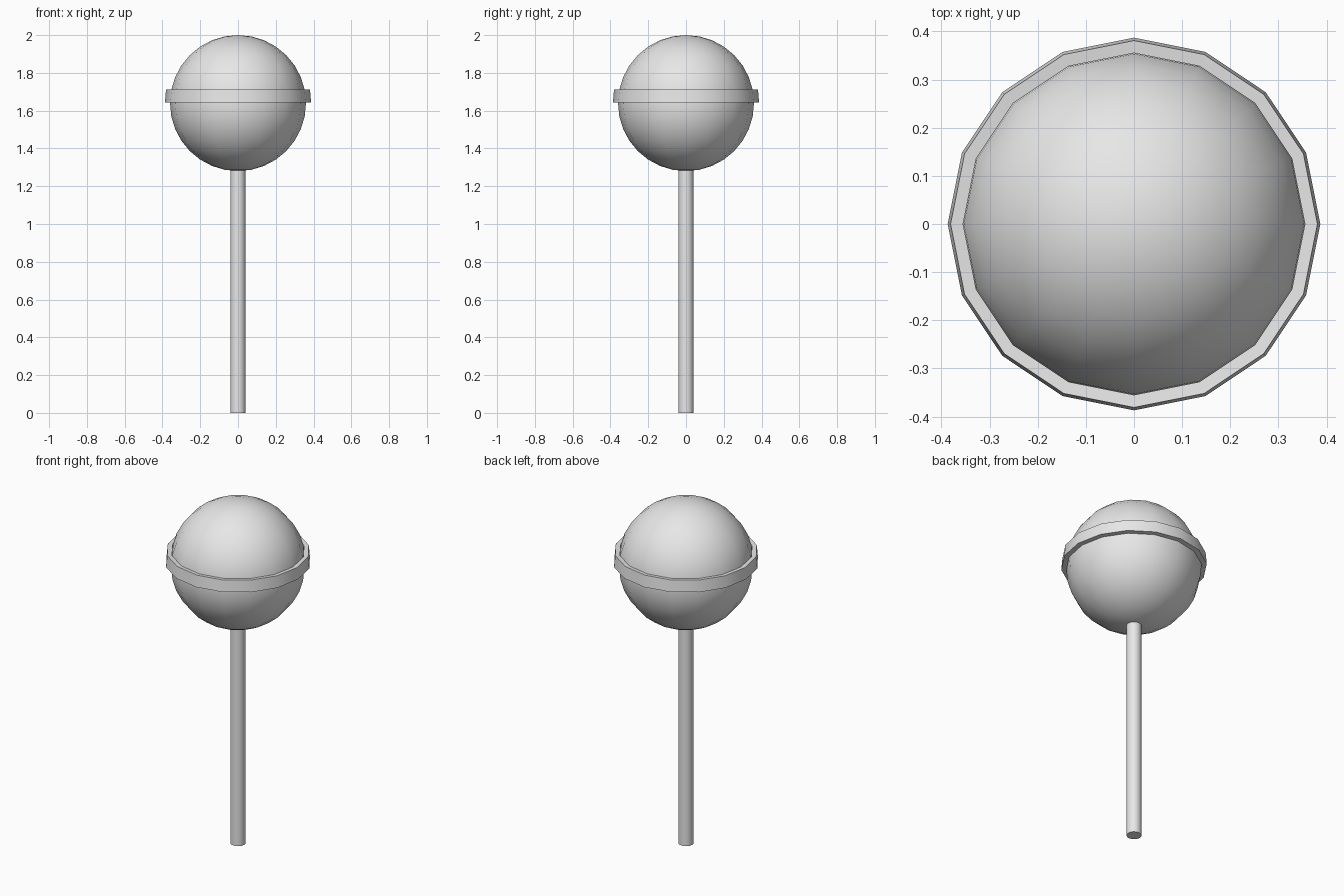
import bpy
import bmesh
import math

cube = bpy.data.objects.get("Cube")
if cube:
    bpy.data.objects.remove(cube, do_unlink=True)

SIDES = 16
RADIUS = 0.36
CENTRE_Z = 2 - RADIUS

grey = bpy.data.materials.new("light_grey")
grey.use_nodes = True
colour = (0.8, 0.8, 0.8, 1)
grey.diffuse_color = colour
grey.node_tree.nodes["Principled BSDF"].inputs["Base Color"].default_value = colour


def finish(obj, name):
    """Name, colour and smooth a part."""
    obj.name = name
    obj.data.materials.append(grey)
    bpy.ops.object.select_all(action="DESELECT")
    obj.select_set(True)
    bpy.context.view_layer.objects.active = obj
    bpy.ops.object.shade_smooth_by_angle(angle=math.radians(35))


# Candy ball
bpy.ops.mesh.primitive_uv_sphere_add(
    segments=SIDES, ring_count=SIDES, radius=RADIUS, location=(0, 0, CENTRE_Z))
finish(bpy.context.object, "candy_ball")

# Raised band just above the middle: a closed profile turned around z
profile = [(0.357, 1.642), (0.387, 1.644), (0.381, 1.712), (0.355, 1.709)]
bm = bmesh.new()
loops = []
for i in range(SIDES):
    a = math.tau * i / SIDES
    loops.append([bm.verts.new((r * math.cos(a), r * math.sin(a), z)) for r, z in profile])
for i, loop in enumerate(loops):
    after = loops[(i + 1) % SIDES]
    for j in range(len(profile)):
        k = (j + 1) % len(profile)
        bm.faces.new((loop[j], after[j], after[k], loop[k]))
bmesh.ops.recalc_face_normals(bm, faces=bm.faces)
mesh = bpy.data.meshes.new("candy_band")
bm.to_mesh(mesh)
bm.free()
band = bpy.data.objects.new("candy_band", mesh)
bpy.context.collection.objects.link(band)
finish(band, "candy_band")

# Stick, reaching a little way into the ball
height = 1.32
bpy.ops.mesh.primitive_cylinder_add(
    vertices=SIDES, radius=0.04, depth=height, location=(0, 0, height / 2))
finish(bpy.context.object, "stick")
